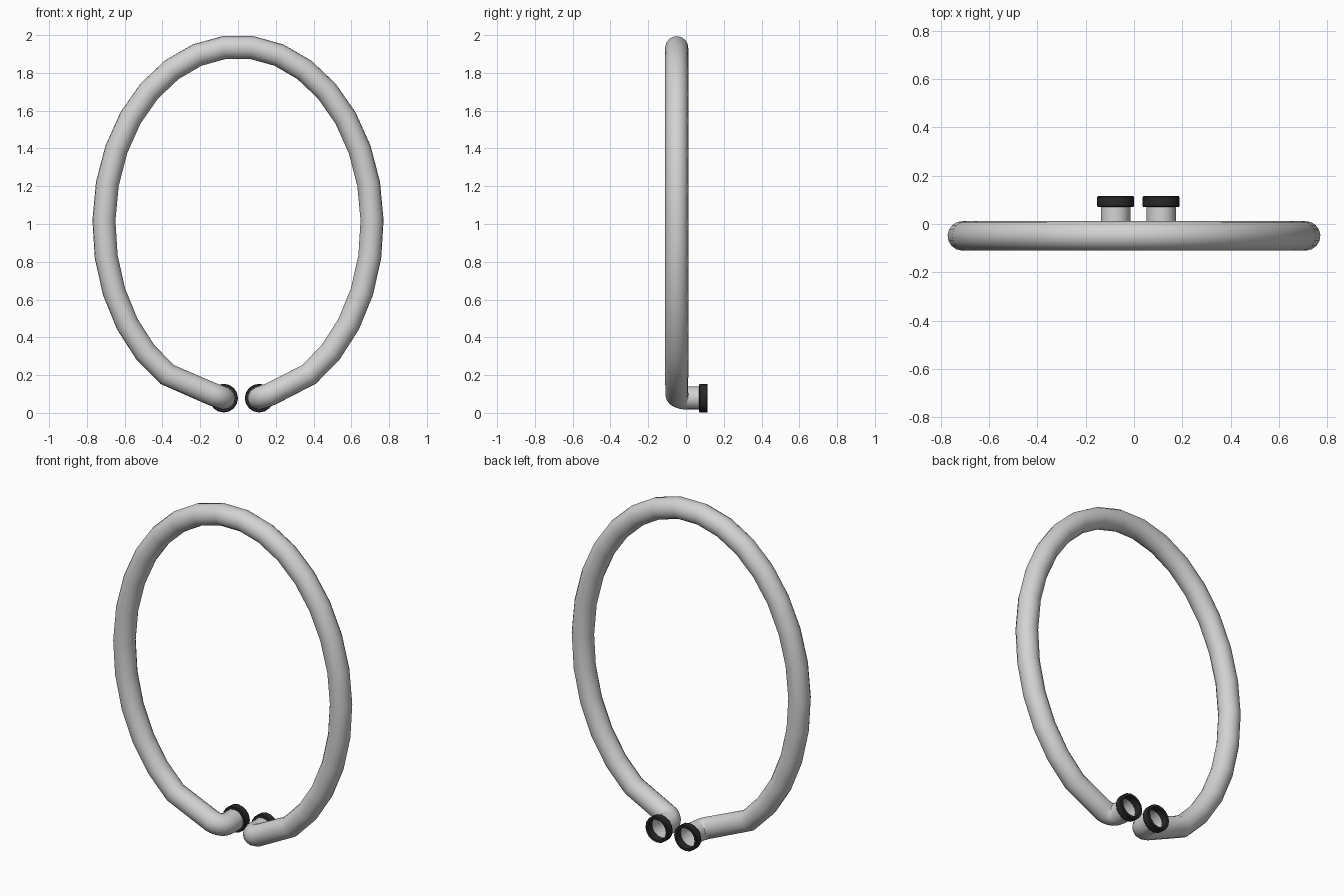
import bpy, bmesh, math
from mathutils import Vector

if "Cube" in bpy.data.objects:
    bpy.data.objects.remove(bpy.data.objects["Cube"])

R = 0.061          # tube radius
Y = -0.049         # plane of the loop
ENDS = {-1: -0.076, 1: 0.112}   # x of each nozzle
Z_END = 0.078


def material(name, v):
    m = bpy.data.materials.new(name)
    m.diffuse_color = (v, v, v, 1)
    m.use_nodes = True
    m.node_tree.nodes["Principled BSDF"].inputs["Base Color"].default_value = m.diffuse_color
    return m


light = material("light grey", 0.65)
dark = material("near black", 0.022)


def smooth(obj, angle=40):
    bpy.ops.object.select_all(action='DESELECT')
    obj.select_set(True)
    bpy.context.view_layer.objects.active = obj
    bpy.ops.object.shade_smooth_by_angle(angle=math.radians(angle))


# Path of one end: nozzle tip, then a tight elbow into the loop
def end_path(side):
    x, b = ENDS[side], 0.06
    pts = [Vector((x, 0.085, Z_END))]
    for i in range(6):
        a = math.radians(18 * i)
        out = b * (1 - math.cos(a))
        pts.append(Vector((x + side * out, Y + b - b * math.sin(a), Z_END + out * 0.35)))
    return pts


# Oval of the loop, clockwise from lower left to lower right
N = 25
oval = []
for i in range(N + 1):
    a = math.radians(-148 + 296 * i / N)
    oval.append(Vector((0.71 * math.sin(a), Y, 1.0 + 0.939 * math.cos(a))))
path = end_path(-1) + oval + end_path(1)[::-1]

# Open hollow tube swept along the path
curve = bpy.data.curves.new("loop_path", 'CURVE')
curve.dimensions = '3D'
curve.bevel_depth = R
curve.bevel_resolution = 6
curve.use_fill_caps = False
sp = curve.splines.new('POLY')
sp.points.add(len(path) - 1)
for p, co in zip(sp.points, path):
    p.co = (*co, 1)
guide = bpy.data.objects.new("loop_guide", curve)
bpy.context.collection.objects.link(guide)
bpy.context.view_layer.update()
mesh = bpy.data.meshes.new_from_object(guide.evaluated_get(bpy.context.evaluated_depsgraph_get()))
bpy.data.objects.remove(guide)
mesh.materials.clear()
mesh.materials.append(light)
tube = bpy.data.objects.new("tube_loop", mesh)
bpy.context.collection.objects.link(tube)
smooth(tube, 60)


# Dark collar around each nozzle: ring profile revolved about y
def collar(name, x):
    prof = [(0.060, 0.070), (0.073, 0.070), (0.076, 0.074),
            (0.076, 0.111), (0.073, 0.115), (0.060, 0.115)]
    n = 16
    bm = bmesh.new()
    rings = []
    for i in range(n):
        a = 2 * math.pi * i / n
        rings.append([bm.verts.new((x + r * math.cos(a), y, Z_END + r * math.sin(a)))
                      for r, y in prof])
    for i in range(n):
        p, q = rings[i], rings[(i + 1) % n]
        for j in range(len(prof)):
            k = (j + 1) % len(prof)
            bm.faces.new((p[j], p[k], q[k], q[j]))
    bmesh.ops.recalc_face_normals(bm, faces=bm.faces)
    me = bpy.data.meshes.new(name)
    bm.to_mesh(me)
    bm.free()
    me.materials.append(dark)
    ob = bpy.data.objects.new(name, me)
    bpy.context.collection.objects.link(ob)
    smooth(ob, 30)


collar("left_collar", ENDS[-1])
collar("right_collar", ENDS[1])
